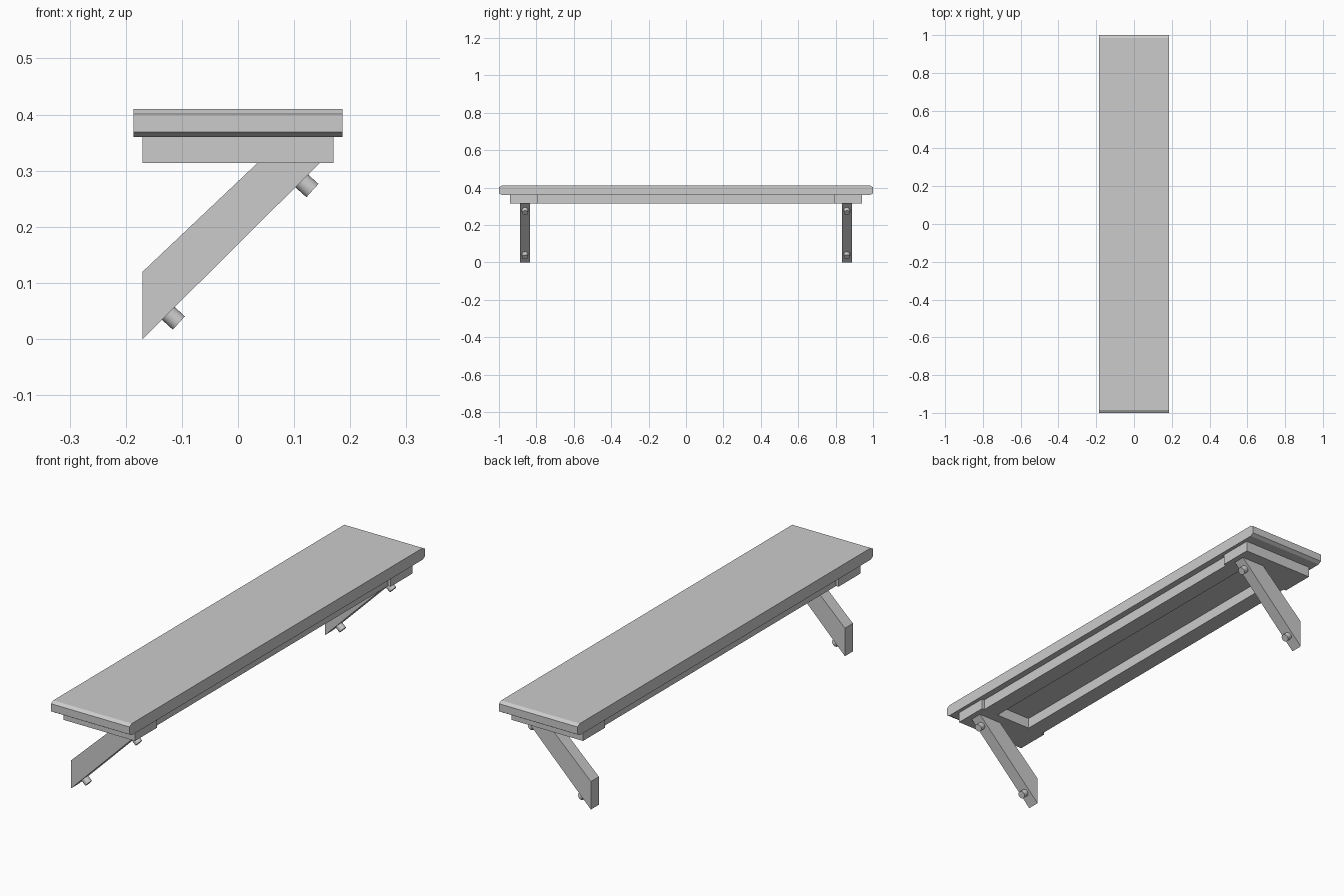
import bpy, bmesh, math
from mathutils import Vector, Matrix

cube = bpy.data.objects.get("Cube")
if cube:
    bpy.data.objects.remove(cube, do_unlink=True)

grey = bpy.data.materials.new("plain grey")
grey.use_nodes = True
grey.diffuse_color = (0.6, 0.6, 0.6, 1)
grey.node_tree.nodes["Principled BSDF"].inputs["Base Color"].default_value = (0.6, 0.6, 0.6, 1)


def finish(name, bm):
    bmesh.ops.recalc_face_normals(bm, faces=bm.faces[:])
    mesh = bpy.data.meshes.new(name)
    bm.to_mesh(mesh)
    bm.free()
    mesh.materials.append(grey)
    obj = bpy.data.objects.new(name, mesh)
    bpy.context.collection.objects.link(obj)
    return obj


def box_mesh(low, high):
    low, high = Vector(low), Vector(high)
    bm = bmesh.new()
    bmesh.ops.create_cube(bm, size=1)
    bmesh.ops.scale(bm, vec=high - low, verts=bm.verts[:])
    bmesh.ops.translate(bm, vec=(low + high) / 2, verts=bm.verts[:])
    return bm


def plank(name, x0, x1, z0=0.36, z1=0.41):
    # Chamfer long and upright edges, leaving the end edges square;
    # stretching before the bevel makes the long chamfers shallow.
    stretch = 1.7
    bm = box_mesh((x0, -1, z0 * stretch), (x1, 1, z1 * stretch))
    edges = [e for e in bm.edges
             if abs(e.verts[0].co.x - e.verts[1].co.x) < 0.001]
    edges = [e for e in bm.edges if e not in edges]
    bmesh.ops.bevel(bm, geom=edges, offset=0.015, segments=1,
                    profile=0.5, affect='EDGES')
    bmesh.ops.scale(bm, vec=(1, 1, 1 / stretch), verts=bm.verts[:])
    finish(name, bm)


def brace(name, y0, y1):
    # Slanted support, cut upright at the wall and level at the top
    profile = [(-0.17, 0), (0.146, 0.314), (0.035, 0.314), (-0.17, 0.12)]
    bm = bmesh.new()
    face = bm.faces.new([bm.verts.new((x, y0, z)) for x, z in profile])
    new = bmesh.ops.extrude_face_region(bm, geom=[face])["geom"]
    bmesh.ops.translate(bm, vec=(0, y1 - y0, 0),
                        verts=[v for v in new if isinstance(v, bmesh.types.BMVert)])
    finish(name, bm)


def bolt(name, x, y, z):
    # Round head standing out from the underside of the brace
    axis = Vector((0.74, 0, -0.67))
    turn = axis.to_track_quat('Z', 'Y').to_matrix().to_4x4()
    bm = bmesh.new()
    bmesh.ops.create_cone(bm, cap_ends=True, segments=20, radius1=0.016,
                          radius2=0.016, depth=0.034,
                          matrix=Matrix.Translation((x, y, z)) @ turn)
    obj = finish(name, bm)
    bpy.ops.object.select_all(action='DESELECT')
    obj.select_set(True)
    bpy.context.view_layer.objects.active = obj
    bpy.ops.object.shade_smooth_by_angle(angle=math.radians(30))


# Seat boards
plank("right_plank", -0.186, 0)
plank("left_plank", 0, 0.186)

# Under-frame rails
for side, s in (("right", -1), ("left", 1)):
    xs = sorted((s * 0.085, s * 0.158))
    finish(side + "_rail", box_mesh((xs[0], -0.79, 0.314), (xs[1], 0.79, 0.36)))

# Battens, braces and bolts at each end
for end, s in (("front", -1), ("back", 1)):
    ys = sorted((s * 0.79, s * 0.94))
    finish(end + "_batten", box_mesh((-0.17, ys[0], 0.314), (0.17, ys[1], 0.36)))
    y = s * 0.86
    brace(end + "_brace", y - 0.027, y + 0.027)
    bolt(end + "_lower_bolt", -0.118, y, 0.04)
    bolt(end + "_upper_bolt", 0.12, y, 0.276)
